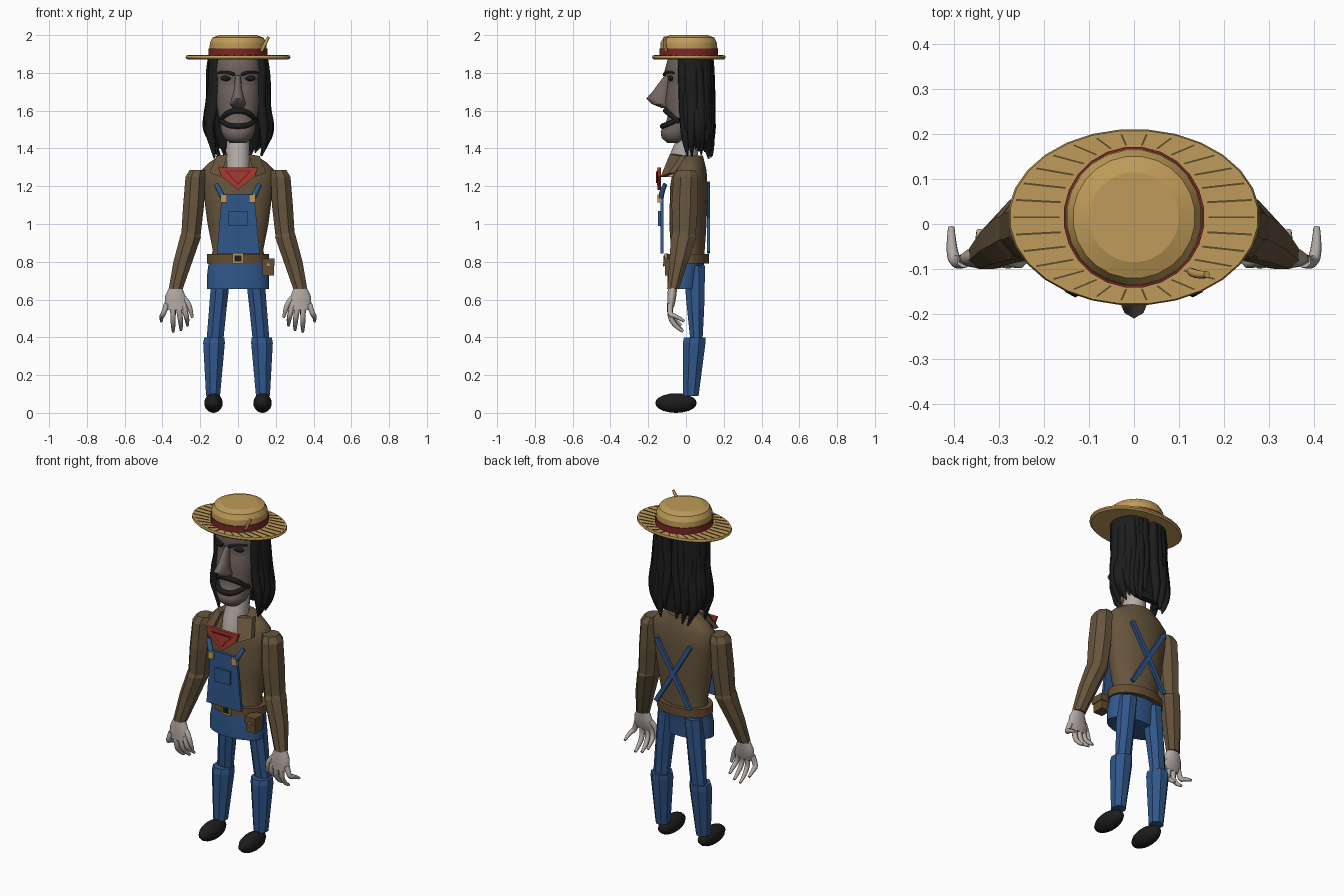
import bpy, bmesh, random
from math import sin, cos, pi, radians, copysign

random.seed(4)
old = bpy.data.objects.get("Cube")
if old:
    bpy.data.objects.remove(old, do_unlink=True)


def material(name, r, g, b):
    m = bpy.data.materials.new(name)
    m.use_nodes = True
    m.diffuse_color = (r, g, b, 1)
    node = next(n for n in m.node_tree.nodes if n.type == 'BSDF_PRINCIPLED')
    node.inputs["Base Color"].default_value = (r, g, b, 1)
    node.inputs["Roughness"].default_value = 0.8
    return m


straw = material("straw", .52, .33, .1)
straw_line = material("dark straw", .1, .07, .025)
band_red = material("dark red", .2, .02, .02)
red = material("scarf red", .4, .045, .03)
denim = material("denim blue", .03, .095, .26)
shirt = material("shirt brown", .135, .09, .047)
leather = material("leather brown", .13, .075, .03)
skin = material("pale skin", .45, .4, .37)
face_skin = material("shadowed skin", .17, .13, .115)
black = material("black", .012, .012, .012)


def finish(obj, mat, smooth):
    """Assign the colour and the shading."""
    obj.data.materials.clear()
    obj.data.materials.append(mat)
    bpy.ops.object.select_all(action='DESELECT')
    obj.select_set(True)
    bpy.context.view_layer.objects.active = obj
    if smooth:
        bpy.ops.object.shade_smooth_by_angle(angle=radians(smooth))
    return obj


def from_bmesh(name, bm, mat, smooth=0):
    bmesh.ops.recalc_face_normals(bm, faces=bm.faces[:])
    mesh = bpy.data.meshes.new(name)
    bm.to_mesh(mesh)
    bm.free()
    obj = bpy.data.objects.new(name, mesh)
    bpy.context.collection.objects.link(obj)
    return finish(obj, mat, smooth)


def loft(name, rings, mat, n=20, smooth=40, side=1):
    """Skin elliptical rings given as (z, centre x, half width, front y, back y)."""
    bm = bmesh.new()
    loops = []
    for z, cx, rx, front, back in rings:
        cy, ry = (front + back) / 2, (back - front) / 2
        angles = [2 * pi * (i + .5) / n for i in range(n)]
        loops.append([bm.verts.new((side * (cx + rx * cos(a)), cy + ry * sin(a), z))
                      for a in angles])
    for low, high in zip(loops, loops[1:]):
        for i in range(n):
            j = (i + 1) % n
            bm.faces.new((low[i], low[j], high[j], high[i]))
    bm.faces.new(loops[0])
    bm.faces.new(loops[-1])
    return from_bmesh(name, bm, mat, smooth)


def centred(rings):
    return [(z, 0, rx, front, back) for z, rx, front, back in rings]


def prism(name, points, offset, mat):
    """Thicken a flat polygon along y."""
    bm = bmesh.new()
    front = [bm.verts.new(p) for p in points]
    back = [bm.verts.new((x, y + offset, z)) for x, y, z in points]
    bm.faces.new(front)
    bm.faces.new(back[::-1])
    for i in range(len(points)):
        j = (i + 1) % len(points)
        bm.faces.new((front[i], back[i], back[j], front[j]))
    return from_bmesh(name, bm, mat)


def plate(name, outline, y, depth, mat):
    return prism(name, [(x, y, z) for x, z in outline], depth, mat)


def rect(x, z, w, h):
    return [(x - w, z - h), (x + w, z - h), (x + w, z + h), (x - w, z + h)]


def tubes(name, paths, radius, taper, mat, smooth=50):
    """Sweep a round section along smooth paths."""
    curve = bpy.data.curves.new(name, 'CURVE')
    curve.dimensions = '3D'
    curve.bevel_depth = radius
    curve.bevel_resolution = 2
    curve.use_fill_caps = True
    for path in paths:
        spline = curve.splines.new('NURBS')
        spline.points.add(len(path) - 1)
        spline.use_endpoint_u = True
        spline.order_u = 3
        spline.resolution_u = 4
        for point, co, t in zip(spline.points, path, taper):
            point.co = (*co, 1)
            point.radius = t
    obj = bpy.data.objects.new(name, curve)
    bpy.context.collection.objects.link(obj)
    bpy.ops.object.select_all(action='DESELECT')
    obj.select_set(True)
    bpy.context.view_layer.objects.active = obj
    bpy.ops.object.convert(target='MESH')
    return finish(bpy.context.view_layer.objects.active, mat, smooth)


def ball(name, centre, size, mat):
    bm = bmesh.new()
    bmesh.ops.create_uvsphere(bm, u_segments=14, v_segments=10, radius=1)
    for v in bm.verts:
        v.co = [c + s * k for c, s, k in zip(centre, size, v.co)]
    return from_bmesh(name, bm, mat, 60)


# Hat: oval brim, crown, ribbon, woven lines and a straw sprig
HAT_Y = .015
loft("hat_brim", [(z, 0, r, HAT_Y - r * .7, HAT_Y + r * .7)
                  for z, r in ((1.872, .27), (1.88, .28), (1.892, .276))], straw, 28, 30)
for part, rings, mat in (
        ("hat_crown", ((1.885, .15), (1.93, .152), (1.96, .15), (1.987, .136), (2, .1)), straw),
        ("hat_ribbon", ((1.892, .157), (1.928, .157)), band_red)):
    loft(part, [(z, 0, r, HAT_Y - r, HAT_Y + r) for z, r in rings], mat, 24, 20)
bm = bmesh.new()
for i in range(30):
    a = 2 * pi * i / 30
    c, s = cos(a), sin(a)
    inner, outer = (.166 * c, .16 * s), (.268 * c, .185 * s)
    corners = []
    for z in (1.89, 1.8945):
        for (x, y), k in ((inner, 1), (outer, 1), (outer, -1), (inner, -1)):
            corners.append(bm.verts.new((x - k * s * .0022, HAT_Y + y + k * c * .0022, z)))
    bm.faces.new(corners[4:])
    for j in range(4):
        k = (j + 1) % 4
        bm.faces.new((corners[j], corners[k], corners[k + 4], corners[j + 4]))
from_bmesh("brim_weave_lines", bm, straw_line)
tubes("hat_sprig", [[(.125, -.105, 1.915), (.14, -.115, 1.95), (.162, -.112, 1.99)]],
      .011, (.8, 1, .7), straw)

# Head, nose and neck
loft("head", centred([(1.43, .045, -.1, -.02), (1.455, .075, -.13, .02), (1.49, .09, -.135, .05),
                      (1.53, .095, -.11, .07), (1.58, .105, -.095, .08), (1.64, .115, -.115, .09),
                      (1.72, .115, -.1, .09), (1.77, .115, -.095, .09), (1.81, .12, -.115, .09),
                      (1.88, .115, -.095, .09)]), face_skin, 24, 60)
loft("nose", centred([(1.615, .03, -.13, -.08), (1.635, .045, -.18, -.08), (1.665, .036, -.21, -.08),
                      (1.7, .025, -.178, -.08), (1.785, .014, -.115, -.08)]), face_skin, 10, 50)
loft("neck", centred([(1.25, .07, -.11, .06), (1.34, .066, -.098, .06),
                      (1.46, .06, -.045, .07), (1.52, .06, -.03, .07)]), skin, 14, 60)
tubes("moustache", [[(-.098, -.035, 1.54), (-.07, -.09, 1.585), (0, -.115, 1.605),
                     (.07, -.09, 1.585), (.098, -.035, 1.54)]], .015, (.7, 1, 1, 1, .7), black)
tubes("chin_beard", [[(-.095, -.035, 1.555), (-.07, -.105, 1.525), (0, -.13, 1.515),
                      (.07, -.105, 1.525), (.095, -.035, 1.555)]], .014, (.8, 1, 1.1, 1, .8), black)

# Hair: an inner mass covered by tapering wavy locks
loft("hair_mass", centred([(1.4, .1, .085, .12), (1.46, .12, .06, .125),
                           (1.6, .132, 0, .125), (1.88, .13, -.015, .12)]), black, 18, 60)
locks = []
COUNT = 24
for i in range(COUNT):
    a = radians(-32 + 244 * i / (COUNT - 1))
    x0 = copysign(abs(cos(a)) ** .6, cos(a)) * .135
    y0 = .03 + .088 * sin(a)
    end = 1.34 + random.uniform(0, .09)
    path = []
    for t, spread in ((0, .97), (.2, 1.03), (.45, 1.02), (.7, 1.2), (.87, 1.16), (1, .95)):
        wave = random.uniform(-.012, .012) * (t > 0)
        path.append((x0 * spread + wave, y0 + .02 * t + wave * .4, 1.885 + (end - 1.885) * t))
    locks.append(path)
tubes("hair_locks", locks, .028, (1, 1.05, 1, .95, .75, .15), black, 60)

# Torso, hips and belt
loft("shirt_body", centred([(.8, .15, -.085, .1), (.86, .135, -.08, .1), (1, .163, -.09, .11),
                            (1.2, .19, -.085, .115), (1.285, .195, -.07, .11),
                            (1.325, .155, -.06, .1), (1.362, .1, -.045, .09)]), shirt, 20, 45)
loft("overall_hips", centred([(.655, .166, -.1, .08), (.73, .166, -.1, .085),
                              (.81, .155, -.095, .1)]), denim, 20, 40)
loft("belt", centred([(.792, .167, -.103, .122), (.842, .167, -.103, .122)]), leather, 20, 30)
plate("belt_buckle", rect(0, .817, .028, .026), -.115, .02, straw)
plate("buckle_centre", rect(0, .817, .018, .016), -.118, .006, black)
plate("belt_pouch", rect(.16, .77, .03, .042), -.112, .07, leather)
plate("pouch_flap", rect(.16, .798, .034, .02), -.118, .08, leather)
plate("pouch_button", rect(.16, .783, .007, .007), -.122, .006, straw)

# Overall bib, pocket and crossed back straps
plate("bib", [(-.112, .845), (.115, .845), (.085, 1.16), (-.085, 1.16)], -.135, .016, denim)
plate("bib_pocket", rect(0, 1.03, .05, .04), -.147, .013, denim)
for s, word in ((1, "left"), (-1, "right")):
    plate(word + "_bib_button", rect(s * .075, 1.135, .017, .02), -.15, .02, straw)
    tubes(word + "_front_strap", [[(s * .08, -.132, 1.14), (s * .095, -.13, 1.17),
                                   (s * .115, -.11, 1.21)]], .015, (1, 1, .8), denim)
    plate(word + "_back_strap", [(s * .1, 1.225), (s * .122, 1.215),
                                 (s * -.1, .845), (s * -.122, .855)], .11, .018, denim)

# Neckerchief and collar
plate("neckerchief", [(-.105, 1.3), (-.09, 1.255), (0, 1.18), (.09, 1.255), (.105, 1.3)],
      -.15, .018, red)
plate("neckerchief_fold_edge", [(-.07, 1.282), (0, 1.205), (.07, 1.282)], -.154, .005, band_red)
plate("neckerchief_fold", [(-.055, 1.277), (0, 1.217), (.055, 1.277)], -.158, .006, red)

for s, word in ((1, "left"), (-1, "right")):
    prism(word + "_collar", [(s * .055, -.085, 1.37), (s * .115, -.03, 1.36), (s * .15, -.09, 1.27),
                             (s * .09, -.135, 1.25)], .03, shirt)

    # Eyes and brows
    ball(word + "_eye", (s * .06, -.08, 1.772), (.034, .015, .015), black)
    tubes(word + "_brow", [[(s * .02, -.115, 1.79), (s * .06, -.107, 1.812), (s * .105, -.065, 1.8)]],
          .009, (1, 1, .6), black)

    # Sleeves: faceted upper arm and forearm
    loft(word + "_upper_arm", [(.93, .25, .055, -.075, .055), (1.1, .235, .06, -.082, .07),
                               (1.25, .226, .056, -.072, .07), (1.285, .215, .045, -.05, .05)],
         shirt, 8, 0, s)
    loft(word + "_forearm", [(.655, .33, .04, -.102, -.035), (.8, .292, .054, -.092, .015),
                             (.93, .252, .06, -.085, .06), (.965, .25, .05, -.07, .05)],
         shirt, 8, 0, s)

    # Hand with four fingers and a thumb
    loft(word + "_palm", [(.545, .325, .055, -.1, -.07), (.575, .325, .066, -.1, -.058),
                          (.62, .332, .055, -.1, -.05), (.67, .33, .033, -.095, -.045)],
         skin, 12, 60, s)
    fingers = []
    for root, tip, tip_y, low in ((.378, .406, -.008, .485), (.345, .343, -.015, .43),
                                  (.317, .302, -.018, .438), (.288, .268, -.025, .462)):
        fingers.append([(s * root, -.082, .575), (s * (root * .4 + tip * .6), -.09, .52),
                        (s * tip, -.06, low + .03), (s * tip, tip_y, low)])
    fingers.append([(s * .285, -.075, .605), (s * .262, -.085, .58),
                    (s * .25, -.085, .54), (s * .242, -.075, .505)])
    tubes(word + "_fingers", fingers, .0145, (1.1, 1, .9, .5), skin)

    # Trouser legs and shoes
    loft(word + "_thigh", [(.385, .122, .048, .02, .09), (.55, .107, .05, .002, .1),
                           (.78, .085, .055, -.02, .106)], denim, 8, 0, s)
    loft(word + "_shin", [(.09, .132, .04, -.018, .07), (.37, .127, .062, -.022, .108),
                          (.4, .125, .058, -.015, .108)], denim, 8, 0, s)
    ball(word + "_shoe", (s * .13, -.053, .052), (.05, .11, .052), black)
